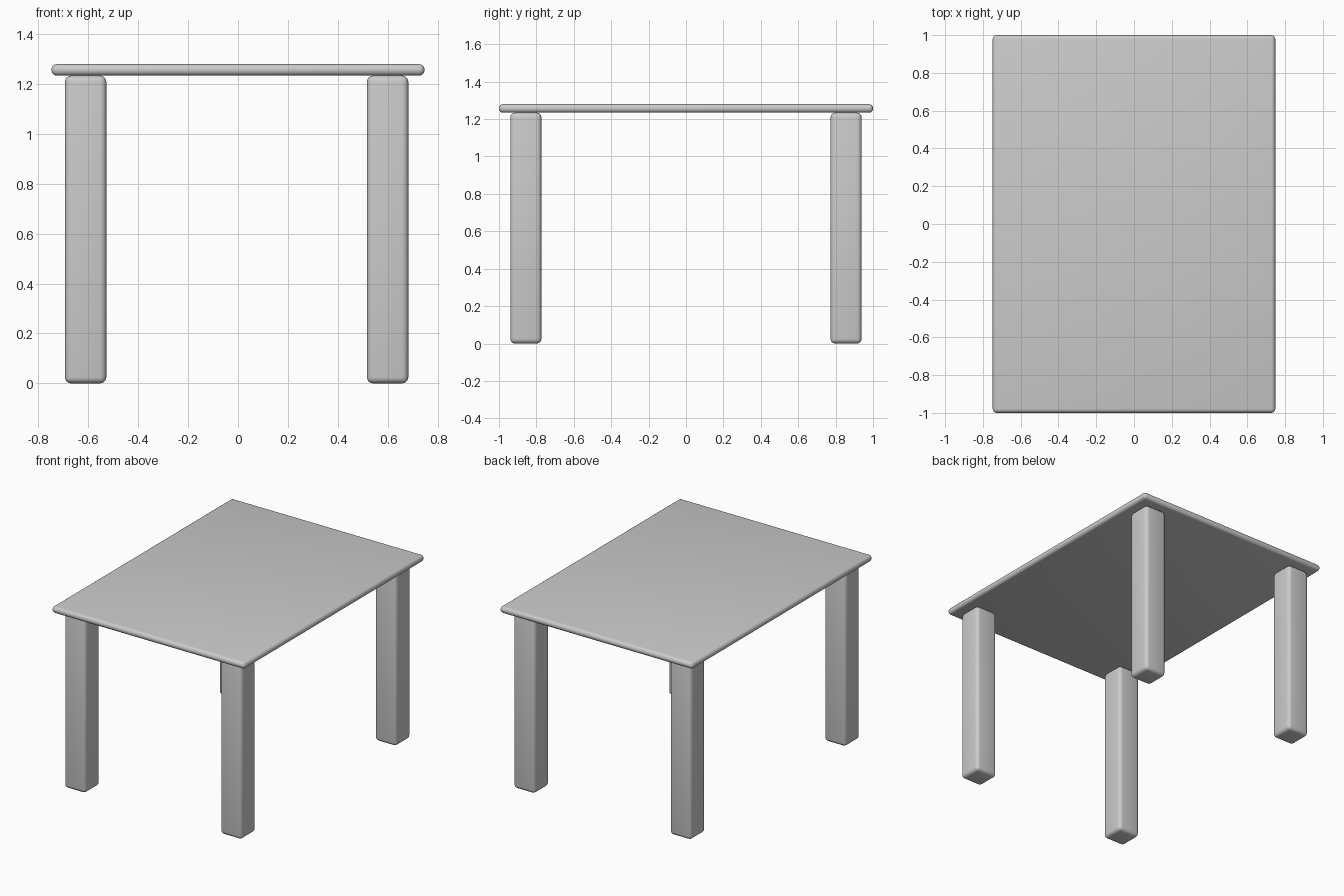
import bpy
import math

if "Cube" in bpy.data.objects:
    bpy.data.objects.remove(bpy.data.objects["Cube"])


def rounded_box(name, center, size, radius, segments=4):
    bpy.ops.mesh.primitive_cube_add(size=1, location=center)
    ob = bpy.context.object
    ob.name = name
    ob.scale = size
    bpy.ops.object.transform_apply(location=False, rotation=False, scale=True)
    bevel = ob.modifiers.new("rounded_edges", "BEVEL")
    bevel.width = radius
    bevel.segments = segments
    bevel.limit_method = "ANGLE"
    bpy.ops.object.modifier_apply(modifier=bevel.name)
    bpy.ops.object.shade_smooth_by_angle(angle=math.radians(30))
    return ob


TOP_Z, THICK, LEG_W = 1.28, 0.046, 0.166
LEG_H = TOP_Z - THICK

# Table top with almost fully rounded rim
rounded_box("table_top", (0, 0, TOP_Z - THICK / 2), (1.496, 2.0, THICK), 0.0215)

# Four square legs, set very slightly off-centre in x
for side, x in (("left", -0.611), ("right", 0.60)):
    for end, y in (("front", -0.856), ("back", 0.856)):
        rounded_box(f"{end}_{side}_leg", (x, y, LEG_H / 2),
                    (LEG_W, LEG_W, LEG_H), 0.025)
